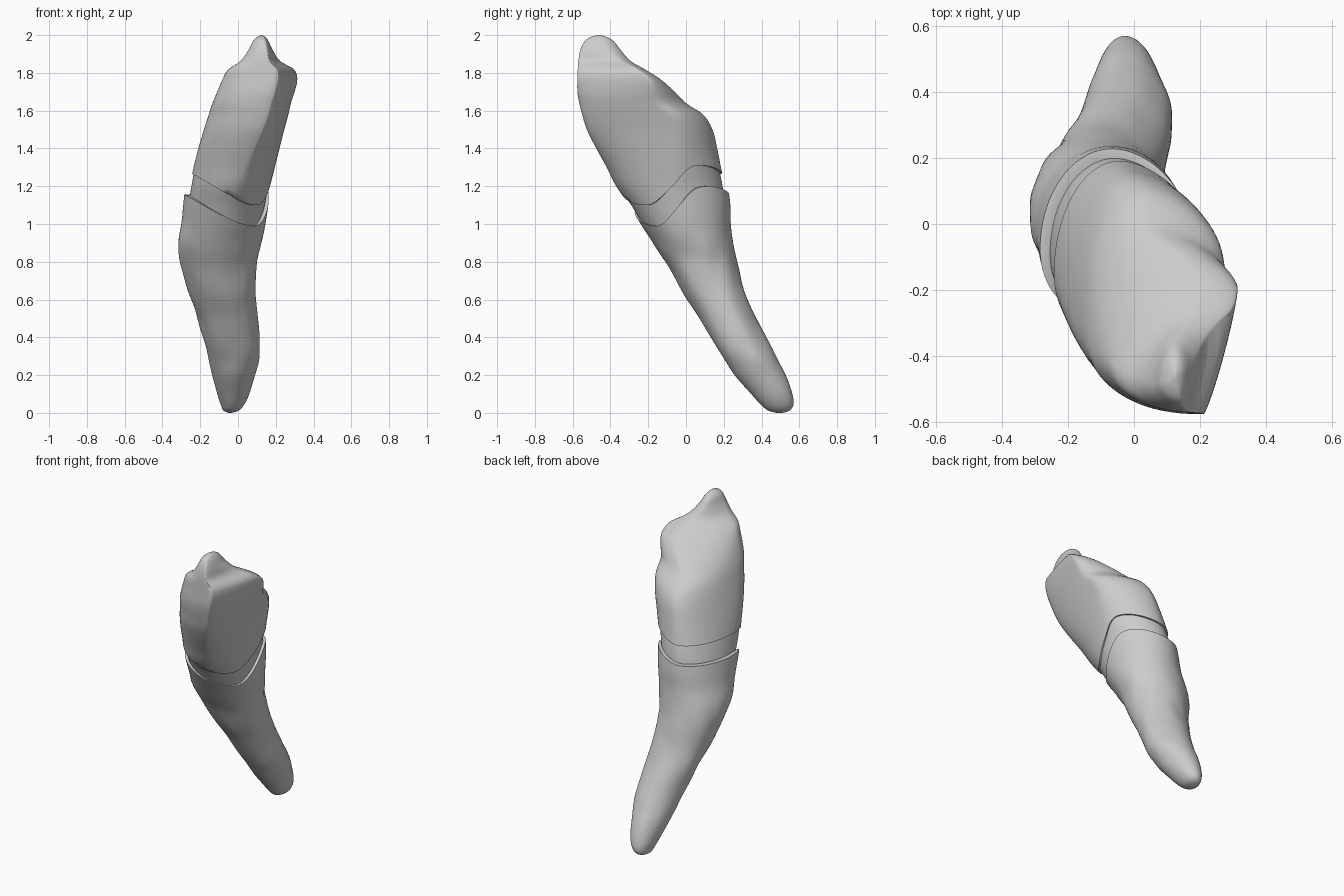
import bpy, bmesh, math
from mathutils import Vector, noise

cube = bpy.data.objects.get("Cube")
if cube:
    bpy.data.objects.remove(cube)

ivory = bpy.data.materials.new("pale_grey")
ivory.use_nodes = True
ivory.diffuse_color = (0.6, 0.6, 0.6, 1)
ivory.node_tree.nodes["Principled BSDF"].inputs["Base Color"].default_value = (0.6, 0.6, 0.6, 1)

COLUMNS = 72

# Horizontal slices: height, then left, right, front and back limits
CROWN = [
    (0.95, -0.28, 0.12, -0.21, 0.22), (1.1, -0.27, 0.15, -0.30, 0.215),
    (1.2, -0.255, 0.17, -0.37, 0.205), (1.3, -0.235, 0.195, -0.42, 0.185),
    (1.4, -0.21, 0.22, -0.475, 0.165), (1.5, -0.18, 0.245, -0.525, 0.14),
    (1.58, -0.155, 0.267, -0.55, 0.09), (1.64, -0.135, 0.28, -0.565, 0.0),
    (1.7, -0.11, 0.3, -0.575, -0.06), (1.77, -0.08, 0.314, -0.575, -0.14),
    (1.82, -0.05, 0.295, -0.573, -0.22), (1.86, 0.01, 0.225, -0.57, -0.29),
    (1.92, 0.055, 0.185, -0.56, -0.345), (1.97, 0.08, 0.16, -0.535, -0.385),
    (1.99, 0.1, 0.145, -0.505, -0.42), (2.0, 0.12, 0.13, -0.47, -0.45),
]
ROOT = [
    (0.0, -0.05, -0.035, 0.48, 0.51), (0.01, -0.075, 0.0, 0.44, 0.545),
    (0.04, -0.09, 0.03, 0.4, 0.568), (0.1, -0.11, 0.06, 0.345, 0.563),
    (0.2, -0.135, 0.09, 0.26, 0.527), (0.3, -0.155, 0.115, 0.19, 0.475),
    (0.4, -0.18, 0.112, 0.13, 0.42), (0.6, -0.25, 0.1, 0.01, 0.325),
    (0.8, -0.31, 0.1, -0.11, 0.27), (0.9, -0.318, 0.125, -0.175, 0.25),
    (1.0, -0.3, 0.145, -0.24, 0.237), (1.1, -0.29, 0.16, -0.3, 0.235),
    (1.25, -0.275, 0.175, -0.37, 0.215),
]


def smooth(a, b, value):
    k = min(1, max(0, (value - a) / (b - a)))
    return k * k * (3 - 2 * k)


def mix(a, b, k):
    return a + (b - a) * k


def limits(slices, z):
    """Interpolate the slice limits at a height with smooth tangents."""
    last = len(slices) - 1
    i = 0
    while i < last - 1 and z > slices[i + 1][0]:
        i += 1
    lo, hi = slices[i], slices[i + 1]
    before, after = slices[max(i - 1, 0)], slices[min(i + 2, last)]
    span = hi[0] - lo[0]
    k = min(1, max(0, (z - lo[0]) / span))
    result = []
    for c in range(1, len(lo)):
        m0 = (hi[c] - before[c]) / (hi[0] - before[0]) * span
        m1 = (after[c] - lo[c]) / (after[0] - lo[0]) * span
        bend = k * (1 - k) * ((1 - k) * m0 - k * m1)
        result.append(mix(lo[c], hi[c], smooth(0, 1, k)) + bend)
    return result


def surface(slices, z, t, scale=1.0):
    """Point on a slice made of four arcs joining its extreme points."""
    x0, x1, y0, y1 = limits(slices, z)
    up = smooth(1.0, 1.6, z)
    shoulder = smooth(1.62, 1.82, z)
    cusp = smooth(1.83, 1.97, z)
    left_y = mix(y0, y1, mix(0.47, 0.36, up))
    right_y = mix(y0, y1, mix(0.5, 0.72, up) + 0.17 * shoulder - 0.3 * cusp)
    front_x = mix(x0, x1, mix(0.52, 0.74, up))
    back_x = mix(x0, x1, mix(0.5, 0.43, up) + 0.3 * shoulder - 0.2 * cusp)
    c, s = math.cos(t), math.sin(t)
    # Arc powers: one gives an ellipse, two a straight chord
    if c > 0:
        chord = 1.25 + 0.5 * shoulder if s < 0 else 1.22
    else:
        chord = 1 + 0.35 * shoulder if s > 0 else 0.93
    power = mix(mix(1, chord, up), 1.05, cusp)
    ax, ay = abs(c) ** power, abs(s) ** power
    pole_x = back_x if s > 0 else front_x
    side_x, side_y = (x1, right_y) if c > 0 else (x0, left_y)
    pole_y = y1 if s > 0 else y0
    x = mix(pole_x, side_x, ax)
    y = mix(side_y, pole_y, ay)
    mx, my = (x0 + x1) / 2, (y0 + y1) / 2
    return Vector((mix(mx, x, scale), mix(my, y, scale), z))


def wave(t, centre, before, after):
    """Smooth bump around an angle in degrees with its own reach each way."""
    d = (math.degrees(t) - centre + 180) % 360 - 180
    reach = abs(d) / (after if d > 0 else before)
    return 0.5 + 0.5 * math.cos(math.pi * min(1, reach))


def crown_edge(t):
    """Neck line, lowest at the front and highest on one side."""
    return 1.265 - 0.165 * wave(t, -42, 135, 68) + 0.045 * wave(t, 35, 50, 70)


def root_edge(t):
    return crown_edge(t) - 0.11


def loft(name, rings):
    """Skin a stack of rings and cap both ends."""
    bm = bmesh.new()
    rows = [[bm.verts.new(p) for p in ring] for ring in rings]
    for low, high in zip(rows, rows[1:]):
        for j in range(COLUMNS):
            n = (j + 1) % COLUMNS
            bm.faces.new((low[j], low[n], high[n], high[j]))
    bm.faces.new(rows[0][::-1])
    bm.faces.new(rows[-1])
    bmesh.ops.recalc_face_normals(bm, faces=bm.faces)
    mesh = bpy.data.meshes.new(name)
    bm.to_mesh(mesh)
    bm.free()
    mesh.materials.append(ivory)
    obj = bpy.data.objects.new(name, mesh)
    bpy.context.collection.objects.link(obj)
    bpy.ops.object.select_all(action='DESELECT')
    obj.select_set(True)
    bpy.context.view_layer.objects.active = obj
    bpy.ops.object.shade_smooth_by_angle(angle=math.radians(60))


angles = [2 * math.pi * j / COLUMNS for j in range(COLUMNS)]
ROWS = 48
steps = [math.sin(math.pi / 2 * i / ROWS) for i in range(ROWS + 1)]

# Crown: inner lip at the neck, then up to the cusp
crown_rings = [[surface(CROWN, crown_edge(t), t, 0.92) for t in angles]]
crown_rings += [[surface(CROWN, mix(crown_edge(t), 2.0, k), t) for t in angles] for k in steps]
loft("crown", crown_rings)

# Neck band: slightly recessed core between crown and root
loft("neck_band", [[surface(CROWN, mix(root_edge(t) - 0.04, crown_edge(t) + 0.015, i / 8), t, 0.96)
                    for t in angles] for i in range(9)])


# Root: gently uneven surface from the rim down to the tip
def root_point(t, k):
    p = surface(ROOT, mix(root_edge(t), 0.0, k), t)
    wobble = noise.noise(Vector((p.x * 9, p.y * 9, p.z * 4)))
    fade = smooth(0.05, 0.3, p.z) * (1 - smooth(0.85, 1.0, p.z))
    return p + Vector((math.cos(t), math.sin(t), 0)) * wobble * 0.01 * fade


root_rings = [[surface(ROOT, root_edge(t), t, 0.88) for t in angles]]
root_rings += [[root_point(t, k) for t in angles] for k in steps]
loft("root", root_rings)
